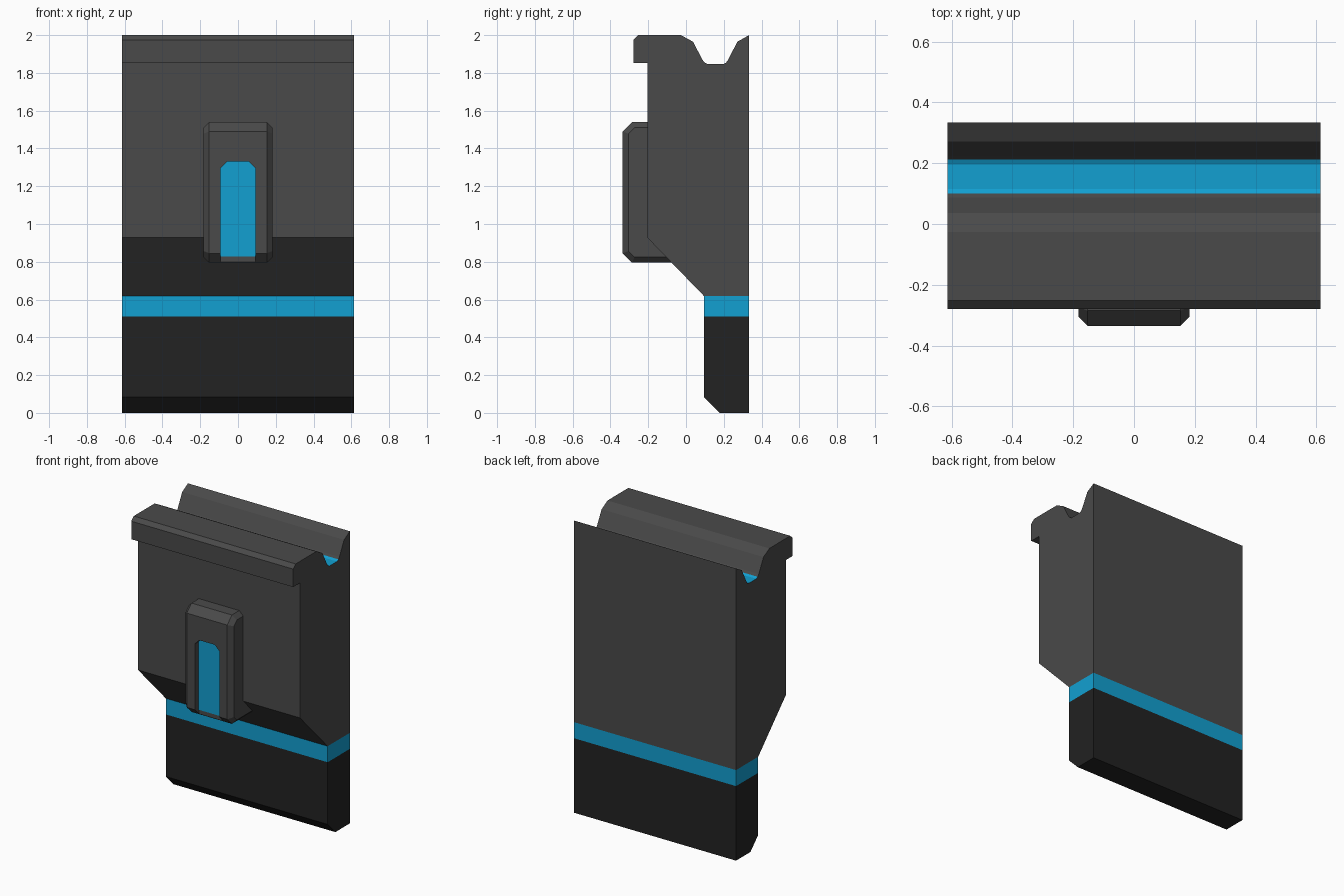
import bpy, bmesh

if "Cube" in bpy.data.objects:
    bpy.data.objects.remove(bpy.data.objects["Cube"])


def material(name, rgb):
    m = bpy.data.materials.new(name)
    m.diffuse_color = (*rgb, 1)
    m.use_nodes = True
    m.node_tree.nodes["Principled BSDF"].inputs["Base Color"].default_value = m.diffuse_color
    return m


GREY = material("dark grey", (0.068, 0.068, 0.068))
BLACK = material("near black", (0.016, 0.016, 0.016))
BLUE = material("bright blue", (0.006, 0.35, 0.64))


def loft(name, sections, mats):
    """Join matching closed rings of 3D points and cap both ends."""
    bm = bmesh.new()
    rings = [[bm.verts.new(p) for p in s] for s in sections]
    n = len(rings[0])
    for a, b in zip(rings, rings[1:]):
        for i in range(n):
            j = (i + 1) % n
            bm.faces.new((a[i], a[j], b[j], b[i]))
    bm.faces.new(rings[0])
    bm.faces.new(rings[-1])
    bmesh.ops.recalc_face_normals(bm, faces=bm.faces)
    me = bpy.data.meshes.new(name)
    bm.to_mesh(me)
    bm.free()
    for m in mats:
        me.materials.append(m)
    ob = bpy.data.objects.new(name, me)
    bpy.context.collection.objects.link(ob)
    return ob


def extrude_x(name, profile, half, mats):
    return loft(name, [[(x, y, z) for y, z in profile] for x in (-half, half)], mats)


def extrude_y(name, profile, y0, y1, mats):
    return loft(name, [[(x, y, z) for x, z in profile] for y in (y0, y1)], mats)


W, BACK, FRONT = 0.613, 0.334, 0.094

# Upper body with overhanging lip and top groove
body = extrude_x("upper_body", [
    (BACK, 0.62), (BACK, 2.0), (0.272, 1.965), (0.222, 1.868), (0.212, 1.854),
    (0.195, 1.846), (0.115, 1.846), (0.1, 1.854), (0.088, 1.868), (0.037, 1.965),
    (-0.027, 2.0), (-0.252, 2.0), (-0.279, 1.975), (-0.279, 1.852),
    (-0.205, 1.852), (-0.205, 0.928), (FRONT, 0.62)], W, [GREY, BLUE])
# Blue groove floor
for f in body.data.polygons:
    if f.normal.z > 0.75 and f.center.z < 1.9:
        f.material_index = 1

# Blue band and black lower blade
extrude_x("blue_band", [(BACK, 0.51), (BACK, 0.62), (FRONT, 0.62), (FRONT, 0.51)], W, [BLUE])
extrude_x("lower_blade", [(BACK, 0), (BACK, 0.51), (FRONT, 0.51), (FRONT, 0.085), (0.178, 0)],
          W, [BLACK])


# Front clip with chamfered rim
def clip_ring(x, inset):
    f, t, b, c = -0.335 + inset, 1.54 - inset, 0.795 + inset, 0.05 - inset * 0.6
    pts = [(0, b), (f + c, b), (f, b + c), (f, t - c), (f + c, t), (0, t)]
    return [(x, y, z) for y, z in pts]


clip = loft("front_clip", [clip_ring(-0.183, 0.03), clip_ring(-0.153, 0),
                           clip_ring(0.153, 0), clip_ring(0.183, 0.03)], [GREY])


# Slot cut into the clip, open at the bottom
def slot(b):
    return [(-0.093, b), (0.093, b), (0.093, 1.295), (0.058, 1.33), (-0.058, 1.33), (-0.093, 1.295)]


cutter = extrude_y("slot_cutter", slot(0.7), -0.45, -0.288, [GREY])
cutter.hide_render = True
cutter.hide_viewport = True
cut = clip.modifiers.new("slot", 'BOOLEAN')
cut.operation = 'DIFFERENCE'
cut.solver = 'EXACT'
cut.object = cutter

# Blue plate on the slot floor
extrude_y("slot_plate", slot(0.828), -0.292, -0.286, [BLUE])
